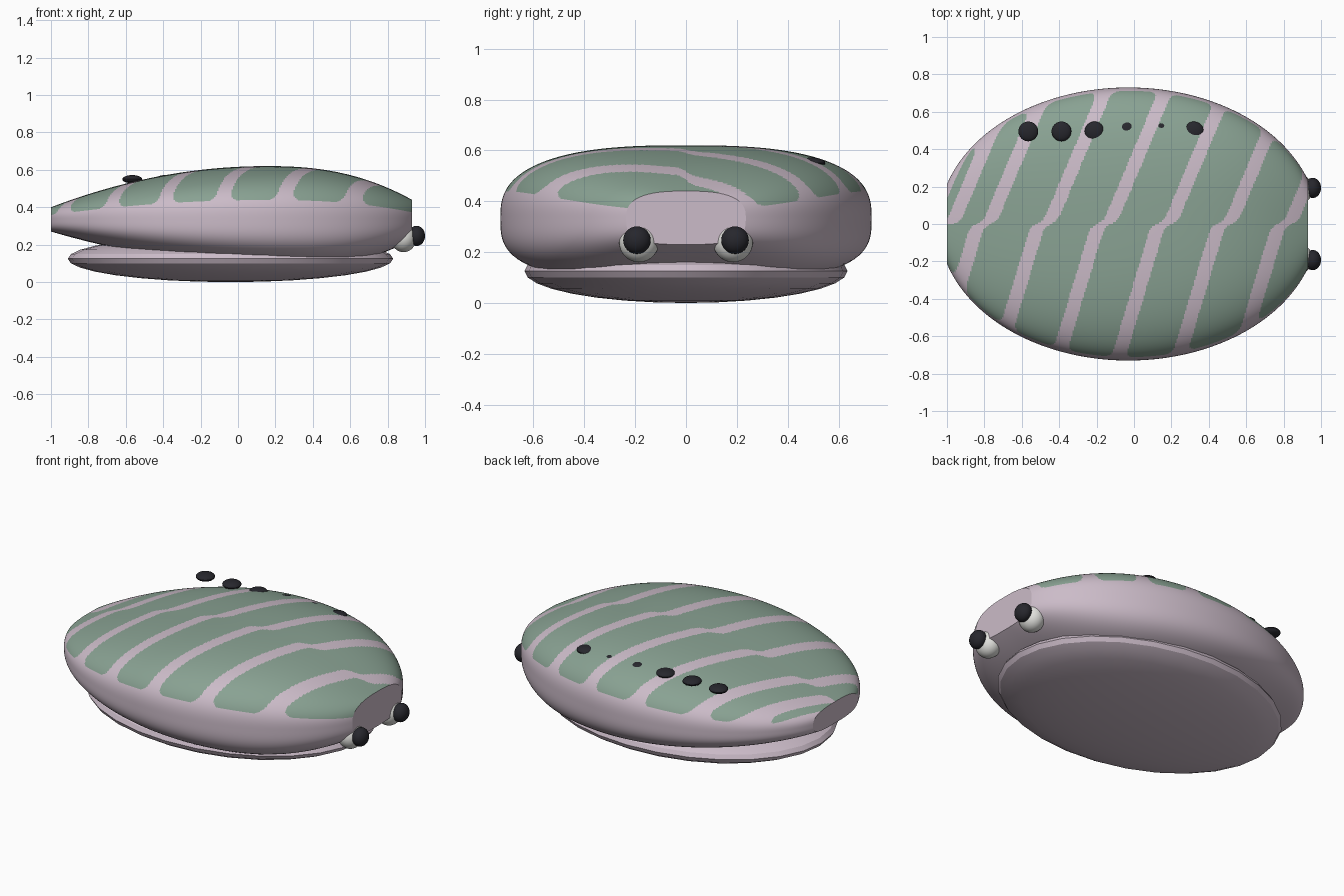
import bpy, bmesh, math

cube = bpy.data.objects.get("Cube")
if cube:
    bpy.data.objects.remove(cube)


def material(name, rgb):
    m = bpy.data.materials.new(name)
    m.use_nodes = True
    m.diffuse_color = (*rgb, 1)
    bsdf = next(n for n in m.node_tree.nodes if n.type == "BSDF_PRINCIPLED")
    bsdf.inputs["Base Color"].default_value = (*rgb, 1)
    return m


pink = material("pale pink", (0.60, 0.50, 0.58))
green = material("sage green", (0.25, 0.36, 0.29))
white = material("eye white", (0.75, 0.75, 0.72))
black = material("near black", (0.02, 0.02, 0.026))


def finish(bm, name, mats, angle):
    bmesh.ops.recalc_face_normals(bm, faces=bm.faces)
    mesh = bpy.data.meshes.new(name)
    bm.to_mesh(mesh)
    bm.free()
    for m in mats:
        mesh.materials.append(m)
    obj = bpy.data.objects.new(name, mesh)
    bpy.context.collection.objects.link(obj)
    for o in bpy.context.selected_objects:
        o.select_set(False)
    obj.select_set(True)
    bpy.context.view_layer.objects.active = obj
    bpy.ops.object.shade_smooth_by_angle(angle=math.radians(angle))
    return obj


def ellipsoid(name, centre, radii, mat, segments=32, rings=16, angle=30):
    bm = bmesh.new()
    bmesh.ops.create_uvsphere(bm, u_segments=segments, v_segments=rings, radius=1)
    bmesh.ops.scale(bm, vec=radii, verts=bm.verts)
    bmesh.ops.translate(bm, vec=centre, verts=bm.verts)
    return finish(bm, name, [mat], angle)


# Body profile: half width, top and bottom along the length
MID = 0.335
X_MIN, X_MAX = -1.0, 0.93


def half_width(x):
    return 0.73 * math.sqrt(1 - ((x + 0.03) / 1.014) ** 2)


def top(x):
    d = x - 0.15
    return 0.62 - (0.22 * (-d / 1.15) ** 2 if d < 0 else 0.18 * (d / 0.78) ** 2.4)


def bottom(x):
    d = x - 0.3
    return 0.08 + (0.19 * (-d / 1.3) ** 2 if d < 0 else 0.15 * (d / 0.63) ** 2.4)


def section_point(x, a):
    c, s = math.cos(a), math.sin(a)
    n = 2.7 if s >= 0 else 3.2
    r = (abs(c) ** n + abs(s) ** n) ** (-1 / n)
    height = top(x) - MID if s >= 0 else MID - bottom(x)
    return (x, half_width(x) * c * r, MID + height * s * r)


# Slanted stripes with rounded lower ends, stepped along the spine
STEP, GAP, CORNER = 0.322, 0.038, 0.05


def is_green(p):
    x, y, z = p
    above = z - (MID + 0.36 * (top(x) - MID))
    if above < 0:
        return False
    s = x - (0.42 if y > 0 else 0.3) * y - 0.03 * math.tanh(y / 0.02)
    k = (s + 0.805) / STEP
    inside = abs(k - round(k)) * STEP - GAP
    if y > 0:
        inside = min(inside, abs(s + 1.0) - GAP)
    if inside < 0:
        return False
    du, dv = CORNER - inside, CORNER - above
    return du <= 0 or dv <= 0 or math.hypot(du, dv) < CORNER


# Main shell: lofted sections closed by flat ends
COLS, UPPER, LOWER = 250, 220, 60
angles = [math.pi * i / UPPER for i in range(UPPER)]
angles += [math.pi * (1 + i / LOWER) for i in range(LOWER)]
bm = bmesh.new()
loops = []
for i in range(COLS + 1):
    x = X_MIN + (X_MAX - X_MIN) * i / COLS
    loops.append([bm.verts.new(section_point(x, a)) for a in angles])
count = len(angles)
for lo, hi in zip(loops, loops[1:]):
    for j in range(count):
        k = (j + 1) % count
        f = bm.faces.new((lo[j], hi[j], hi[k], lo[k]))
        if j < UPPER and is_green(f.calc_center_median()):
            f.material_index = 1
bm.faces.new(loops[0])
bm.faces.new(loops[-1])
finish(bm, "upper_shell", [pink, green], 15)

# Lower shell: a flat lens under the body
ellipsoid("lower_shell", (-0.04, 0, 0.125), (0.87, 0.635, 0.125), pink, 28, 16)

# Eyes on the blunt end
for side, sign in (("left", 1), ("right", -1)):
    ellipsoid(side + "_eye", (0.885, sign * 0.185, 0.238), (0.07, 0.078, 0.078), white)
    ellipsoid(side + "_pupil", (0.955, sign * 0.193, 0.247), (0.045, 0.054, 0.054), black)

# Row of flattened dots, partly sunk into the back
for i in range(6):
    ellipsoid(f"dot_{i + 1}", (-0.565 + 0.177 * i, 0.495, 0.55), (0.053, 0.053, 0.022), black, 24, 12)
